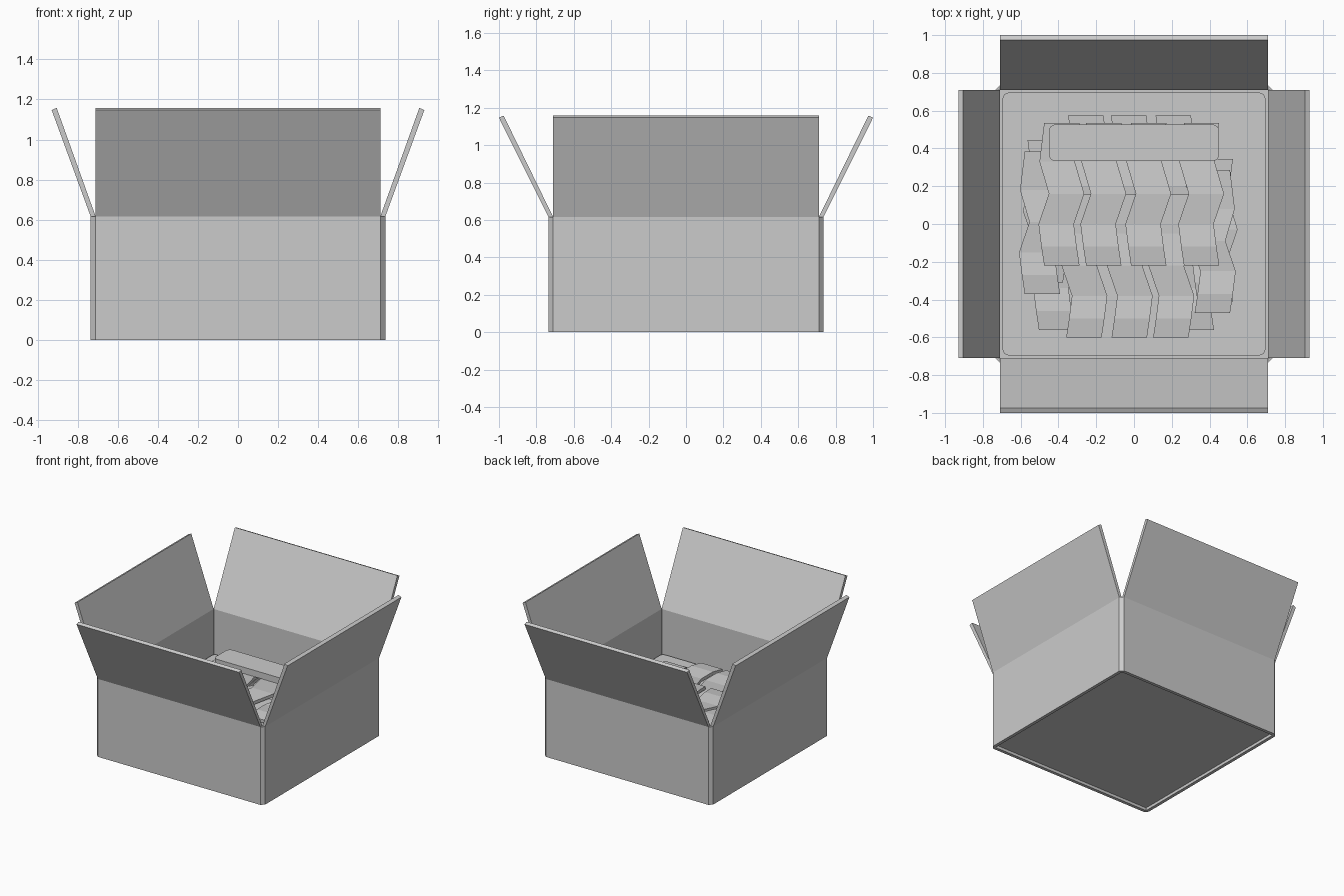
import bpy, bmesh, math

if "Cube" in bpy.data.objects:
    bpy.data.objects.remove(bpy.data.objects["Cube"])

IN, OUT, H = 0.71, 0.735, 0.615


def finish(name, bm):
    bmesh.ops.recalc_face_normals(bm, faces=bm.faces[:])
    me = bpy.data.meshes.new(name)
    bm.to_mesh(me)
    bm.free()
    ob = bpy.data.objects.new(name, me)
    bpy.context.collection.objects.link(ob)
    return ob


def ring(bm, r, c, z):
    pts = [(r, -c), (r, c), (c, r), (-c, r), (-r, c), (-r, -c), (-c, -r), (c, -r)]
    return [bm.verts.new((x, y, z)) for x, y in pts]


def rounded_slab(name, hx, hy, r, z0, z1, cy=0.0, seg=4):
    bm = bmesh.new()
    rings = []
    for z in (z0, z1):
        vs = []
        for k, (sx, sy) in enumerate([(1, 1), (-1, 1), (-1, -1), (1, -1)]):
            for i in range(seg + 1):
                a = math.pi / 2 * (k + i / seg)
                vs.append(bm.verts.new((sx * (hx - r) + r * math.cos(a),
                                        cy + sy * (hy - r) + r * math.sin(a), z)))
        rings.append(vs)
    n = len(rings[0])
    bm.faces.new(rings[0])
    bm.faces.new(rings[1])
    for i in range(n):
        j = (i + 1) % n
        bm.faces.new((rings[0][i], rings[0][j], rings[1][j], rings[1][i]))
    return finish(name, bm)


# Box walls with chamfered outer corners
bm = bmesh.new()
loops = [ring(bm, OUT, IN, 0), ring(bm, OUT, IN, H),
         ring(bm, IN, IN - 0.003, H), ring(bm, IN, IN - 0.003, 0)]
for k in range(4):
    a, b = loops[k], loops[(k + 1) % 4]
    for i in range(8):
        j = (i + 1) % 8
        bm.faces.new((a[i], a[j], b[j], b[i]))
finish("box_walls", bm)

# Recessed floor
bm = bmesh.new()
bmesh.ops.create_cube(bm, size=1)
bmesh.ops.scale(bm, vec=(2 * IN, 2 * IN, 0.025), verts=bm.verts[:])
bmesh.ops.translate(bm, vec=(0, 0, 0.035), verts=bm.verts[:])
finish("box_floor", bm)


# Open flaps: profile swept along each wall, turned to its side
def flap(name, angle, reach):
    prof = [(IN, H), (OUT, H), (reach, 1.147), (reach - 0.025, 1.158)]
    bm = bmesh.new()
    a, b = [[bm.verts.new((d, s * IN, z)) for d, z in prof] for s in (-1, 1)]
    bm.faces.new(a)
    bm.faces.new(b)
    for i in range(4):
        j = (i + 1) % 4
        bm.faces.new((a[i], a[j], b[j], b[i]))
    finish(name, bm).rotation_euler.z = math.radians(angle)


flap("flap_right", 0, 0.93)
flap("flap_back", 90, 1.0)
flap("flap_left", 180, 0.93)
flap("flap_front", 270, 1.0)

# Inner packing block
rounded_slab("packing_block", 0.695, 0.695, 0.03, 0.045, 0.27)


# Crinkled strips, all the same length
def strip(name, x, y, z, side=1, w=0.187, t=0.025):
    nodes = [(0, 0, 0), (0.1, -0.015, 0.012), (0.22, -0.03, 0), (0.38, 0.025, 0.012),
             (0.55, -0.025, 0), (0.755, 0, 0.008)]
    bm = bmesh.new()
    rows = []
    for dy, dx, dz in nodes:
        cx = x + side * dx
        rows.append([bm.verts.new((cx + sx * w / 2, y + dy, z + dz + tz))
                     for sx, tz in ((-1, 0), (1, 0), (1, t), (-1, t))])
    bm.faces.new(rows[0])
    bm.faces.new(rows[-1])
    for a, b in zip(rows, rows[1:]):
        for i in range(4):
            j = (i + 1) % 4
            bm.faces.new((a[i], a[j], b[j], b[i]))
    finish(name, bm)


layers = [
    ("bottom_strip", -0.56, 0.275, 1, [-0.41, 0.33]),
    ("back_strip", -0.18, 0.29, -1, [-0.255, -0.028, 0.208]),
    ("front_strip", -0.60, 0.32, -1, [-0.265, -0.025, 0.195]),
    ("top_strip", -0.22, 0.36, 1, [-0.382, -0.16, 0.078, 0.358]),
]
for name, y, z, side, xs in layers:
    for i, x in enumerate(xs):
        strip(f"{name}_{i + 1}", x, y, z, side)
strip("left_strip_low", -0.47, -0.31, 0.29, -1)
strip("left_strip_high", -0.485, -0.37, 0.325, 1)
strip("right_strip_low", 0.43, -0.41, 0.29, 1)
strip("right_strip_high", 0.415, -0.47, 0.325, -1)

# Rounded bar lying across the strips
rounded_slab("cross_bar", 0.45, 0.097, 0.035, 0.39, 0.44, 0.43)
